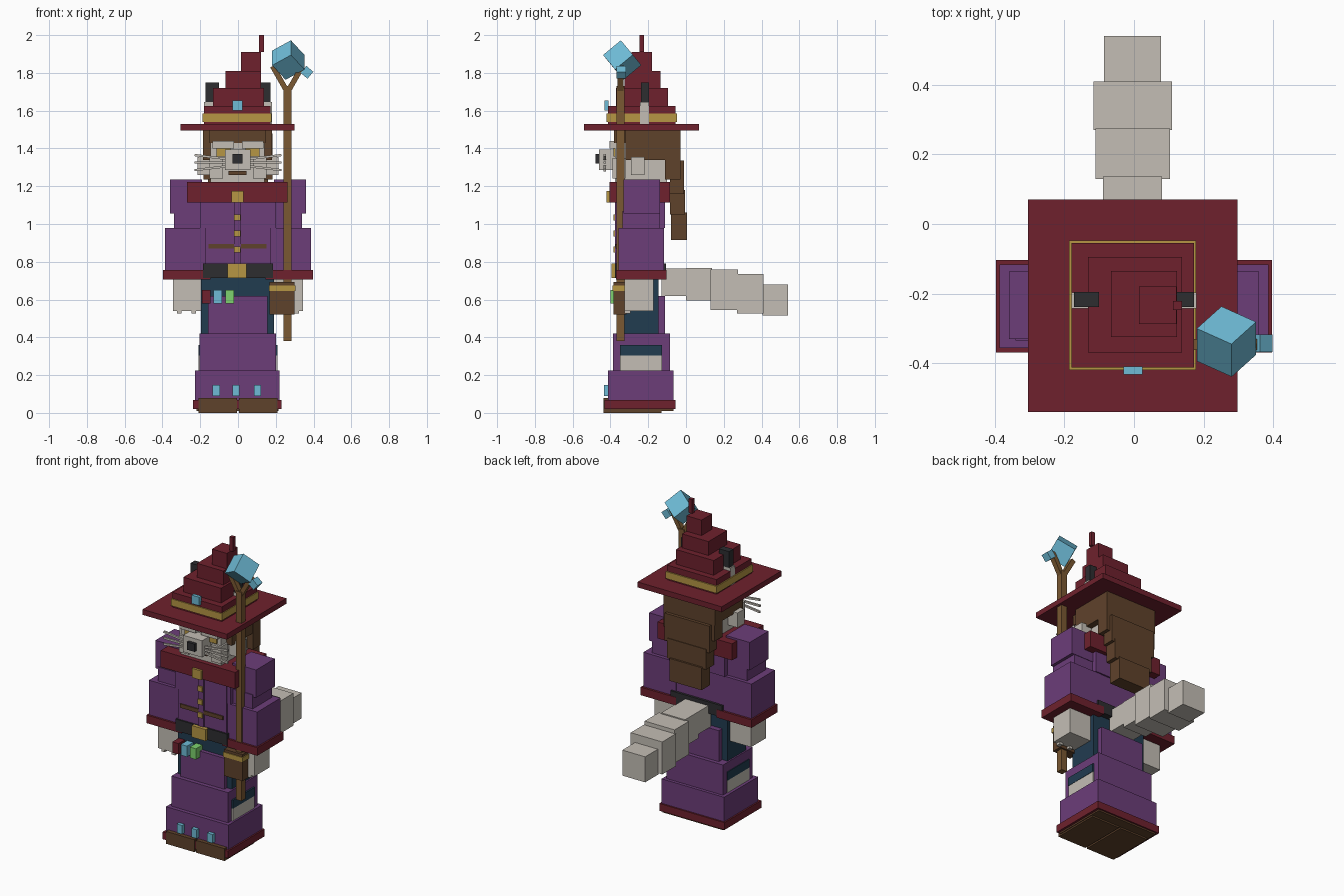
import bpy, math
from mathutils import Matrix, Vector

def material(name, rgb):
    m = bpy.data.materials.new(name)
    lin = [((c / 255 + 0.055) / 1.055) ** 2.4 for c in rgb]
    m.diffuse_color = (*lin, 1)
    return m

RED = material("dark red", (110, 33, 45))
PURPLE = material("purple", (108, 61, 121))
CREAM = material("cream fur", (196, 190, 181))
GOLD = material("gold", (182, 150, 68))
BLUE = material("crystal blue", (110, 187, 214))
BROWN = material("dark brown", (95, 66, 43))
WOOD = material("staff wood", (122, 88, 50))
TEAL = material("dark teal", (33, 60, 80))
BLACK = material("black", (45, 45, 48))
GREEN = material("green", (126, 210, 110))

CUBE = [(x, y, z) for x in (-.5, .5) for y in (-.5, .5) for z in (-.5, .5)]
FACES = [(0, 1, 3, 2), (4, 6, 7, 5), (0, 4, 5, 1), (2, 3, 7, 6), (0, 2, 6, 4), (1, 5, 7, 3)]

def box(name, mat, x, y, z, rot=None):
    """Box from (min, max) ranges, optionally turned about its centre."""
    size = Vector([b - a for a, b in (x, y, z)])
    centre = Vector([(a + b) / 2 for a, b in (x, y, z)])
    me = bpy.data.meshes.new(name)
    me.from_pydata([Vector(c) * size for c in CUBE], [], FACES)
    me.materials.append(mat)
    ob = bpy.data.objects.new(name, me)
    ob.matrix_world = Matrix.Translation(centre) @ (rot or Matrix.Identity(4))
    bpy.context.collection.objects.link(ob)
    return ob

def pair(name, mat, x, y, z, angle=0):
    """Left and right mirrored boxes; angle tilts about y."""
    for side, s in (("right", 1), ("left", -1)):
        xs = tuple(sorted((s * x[0], s * x[1])))
        box(f"{name}_{side}", mat, xs, y, z, Matrix.Rotation(s * angle, 4, 'Y'))

# Hat: brim, band and stepped bent cone
box("hat_brim", RED, (-.305, .298), (-.54, .07), (1.495, 1.53))
box("hat_band", GOLD, (-.187, .178), (-.42, -.047), (1.54, 1.585))
for i, (x, y, z) in enumerate([
        ((-.18, .173), (-.413, -.055), (1.53, 1.625)),
        ((-.132, .138), (-.37, -.095), (1.625, 1.72)),
        ((-.066, .123), (-.325, -.135), (1.72, 1.81)),
        ((.015, .122), (-.288, -.18), (1.81, 1.91)),
        ((.112, .138), (-.247, -.222), (1.91, 2.0))]):
    box(f"hat_tier_{i}", RED, x, y, z)
box("hat_gem", BLUE, (-.03, .025), (-.432, -.41), (1.60, 1.655))
pair("ear_tip", BLACK, (.10, .172), (-.238, -.195), (1.645, 1.75))
pair("ear_base", CREAM, (.10, .18), (-.243, -.197), (1.53, 1.645))

# Head and hair
box("head", CREAM, (-.145, .14), (-.375, -.10), (1.20, 1.44))
box("hair_top", BROWN, (-.185, .18), (-.32, -.03), (1.34, 1.495))
box("fringe", BROWN, (-.15, .145), (-.382, -.3), (1.43, 1.495))
for i, (w, y, z) in enumerate([
        (.183, (-.11, -.03), (1.235, 1.48)),
        (.16, (-.085, -.01), (1.16, 1.335)),
        (.14, (-.085, -.006), (1.05, 1.18)),
        (.115, (-.08, .006), (.915, 1.06))]):
    box(f"hair_back_{i}", BROWN, (-w, w), y, z)

# Face
pair("cheek_tuft", CREAM, (.13, .215), (-.29, -.22), (1.26, 1.355))
pair("cheek", CREAM, (.08, .15), (-.39, -.32), (1.24, 1.35))
pair("eye", GOLD, (.04, .115), (-.383, -.37), (1.358, 1.40))
pair("brow", CREAM, (.02, .135), (-.405, -.37), (1.40, 1.44))
box("muzzle", CREAM, (-.07, .065), (-.46, -.37), (1.287, 1.395))
box("nose", BLACK, (-.03, .025), (-.48, -.455), (1.32, 1.37))
box("mouth", BROWN, (-.05, .045), (-.383, -.37), (1.26, 1.28))
for i, (z, a) in enumerate([(1.355, .12), (1.325, 0), (1.295, -.12)]):
    pair(f"whisker_{i}", CREAM, (.065, .23), (-.436, -.424), (z - .006, z + .006), -a)

# Collar and torso
box("collar", RED, (-.27, .263), (-.405, -.085), (1.115, 1.222))
box("collar_clasp", GOLD, (-.035, .03), (-.42, -.40), (1.115, 1.175))
box("chest", PURPLE, (-.20, .20), (-.36, -.11), (.98, 1.2))
box("torso", PURPLE, (-.175, .175), (-.365, -.12), (.75, 1.1))
box("front_placket", PURPLE, (-.02, .015), (-.375, -.36), (.79, 1.115))
box("chest_strap", BROWN, (-.155, .15), (-.372, -.36), (.87, .895))
for i, z in enumerate((.865, .95, 1.035)):
    box(f"button_{i}", GOLD, (-.02, .013), (-.385, -.37), (z - .016, z + .016))
box("belt", BLACK, (-.185, .185), (-.375, -.105), (.715, .79))
box("belt_buckle", GOLD, (-.055, .045), (-.395, -.37), (.715, .79))

# Sleeves, cuffs and paws
pair("upper_sleeve", PURPLE, (.19, .36), (-.33, -.137), (1.055, 1.235))
pair("middle_sleeve", PURPLE, (.17, .34), (-.335, -.14), (.96, 1.07))
pair("lower_sleeve", PURPLE, (.153, .387), (-.357, -.117), (.755, .98))
pair("cuff", RED, (.145, .397), (-.37, -.103), (.705, .757))
pair("paw", CREAM, (.19, .345), (-.325, -.172), (.54, .706))
for i, x in enumerate((.235, .31)):
    pair(f"claw_{i}", CREAM, (x - .012, x + .012), (-.325, -.295), (.525, .55))

# Robe skirt, flaring downwards
box("under_robe", TEAL, (-.195, .19), (-.335, -.145), (.40, .73))
for i, (x, y, z) in enumerate([
        ((-.158, .155), (-.36, -.11), (.42, .62)),
        ((-.205, .2), (-.387, -.085), (.225, .42)),
        ((-.227, .22), (-.412, -.065), (.065, .225))]):
    box(f"skirt_{i}", PURPLE, x, y, z)
box("hem", RED, (-.237, .23), (-.432, -.055), (.02, .067))
box("robe_sole", BROWN, (-.22, .215), (-.42, -.065), (.01, .022))
pair("knee", TEAL, (.15, .21), (-.35, -.127), (.305, .36))
pair("shin", CREAM, (.15, .208), (-.35, -.127), (.225, .305))
pair("boot", BROWN, (.006, .21), (-.438, -.13), (0, .08))
for i, x in enumerate((-.115, -.01, .103)):
    box(f"hem_gem_{i}", BLUE, (x - .019, x + .019), (-.435, -.41), (.09, .147))

# Belt bottles and pouch
for name, mat, x in (("red", RED, -.168), ("blue", BLUE, -.107), ("green", GREEN, -.043)):
    box(f"{name}_bottle", mat, (x - .022, x + .022), (-.40, -.33), (.58, .65))
box("pouch", BROWN, (.168, .30), (-.383, -.315), (.52, .692))
box("pouch_band", GOLD, (.163, .305), (-.388, -.31), (.645, .675))

# Tail
for i, (w, y, z) in enumerate([
        (.083, (-.13, .002), (.62, .765)),
        (.085, (0, .137), (.595, .767)),
        (.107, (.13, .275), (.545, .76)),
        (.113, (.27, .41), (.525, .735)),
        (.082, (.405, .54), (.515, .68))]):
    box(f"tail_{i}", CREAM, (-w - .004, w - .004), y, z)

# Staff with forked top and crystals
box("staff", WOOD, (.242, .282), (-.367, -.325), (.38, 1.73))
for i, s in enumerate((-1, 1)):
    cx = .262 + s * .043
    box(f"staff_prong_{i}", WOOD, (cx - .014, cx + .014), (-.362, -.33), (1.70, 1.845),
        Matrix.Rotation(s * .52, 4, 'Y'))
u = Vector((-.098, .044, -.054)).normalized()
v = Vector((.066, .064, -.077))
v = (v - u * v.dot(u)).normalized()
turn = Matrix((u, v, u.cross(v))).transposed().to_4x4()
box("staff_crystal", BLUE, (.205, .327), (-.399, -.277), (1.807, 1.929), turn)
box("small_crystal", BLUE, (.341, .389), (-.368, -.318), (1.779, 1.827),
    Matrix.Rotation(math.radians(40), 4, 'Y'))
